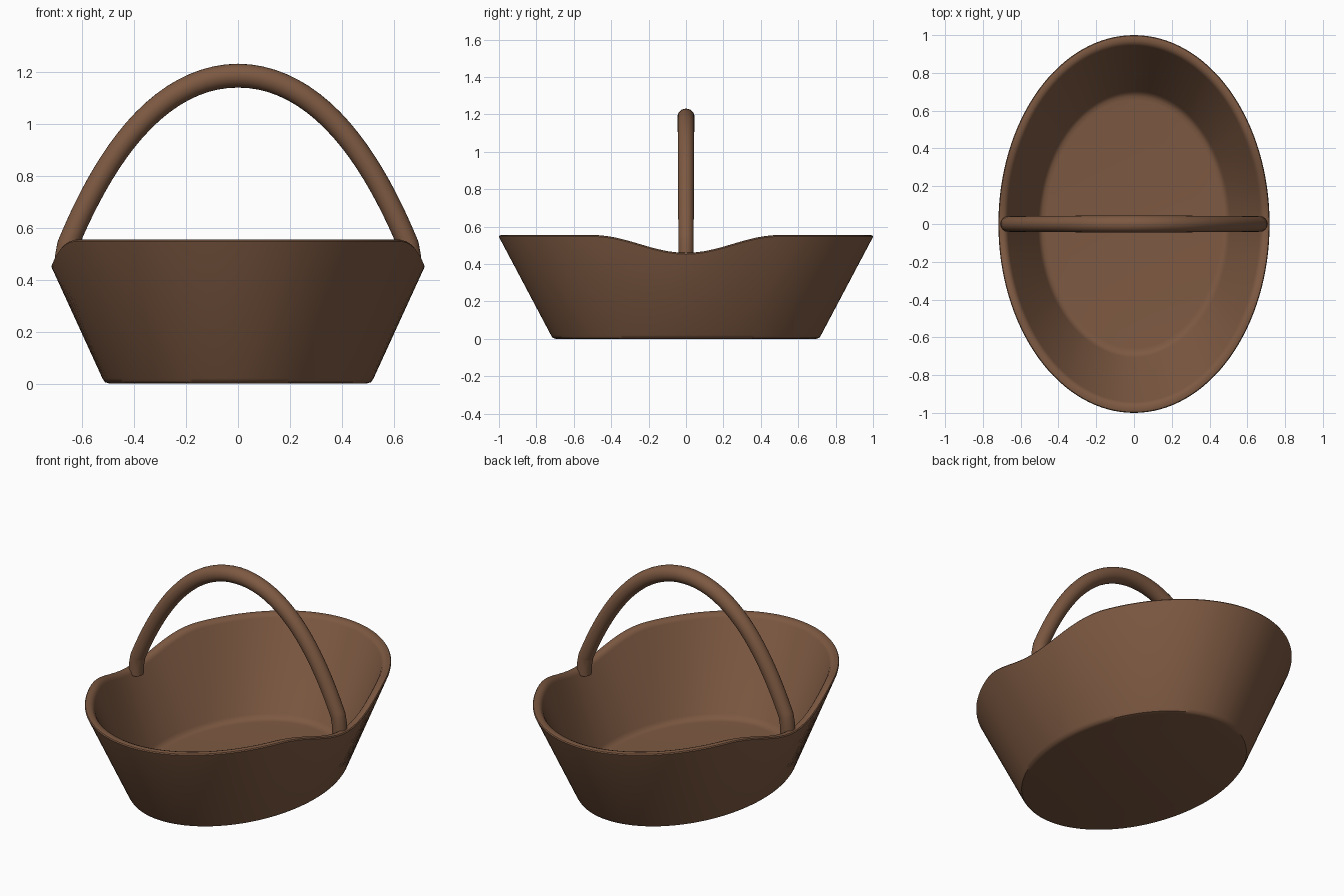
import bpy
import bmesh
from math import sin, cos, pi, radians
from mathutils import Vector

cube = bpy.data.objects.get("Cube")
if cube:
    bpy.data.objects.remove(cube, do_unlink=True)

brown = bpy.data.materials.new("warm brown")
brown.use_nodes = True
color = (0.205, 0.1, 0.054, 1)
brown.diffuse_color = color
brown.node_tree.nodes["Principled BSDF"].inputs["Base Color"].default_value = color


def loft(name, rings):
    """Skin a list of closed rings and cap both ends."""
    bm = bmesh.new()
    loops = [[bm.verts.new(p) for p in ring] for ring in rings]
    n = len(loops[0])
    for a, b in zip(loops, loops[1:]):
        for i in range(n):
            j = (i + 1) % n
            bm.faces.new((a[i], a[j], b[j], b[i]))
    bm.faces.new(loops[0][::-1])
    bm.faces.new(loops[-1])
    bmesh.ops.recalc_face_normals(bm, faces=bm.faces)
    mesh = bpy.data.meshes.new(name)
    bm.to_mesh(mesh)
    bm.free()
    mesh.materials.append(brown)
    obj = bpy.data.objects.new(name, mesh)
    bpy.context.collection.objects.link(obj)
    bpy.ops.object.select_all(action='DESELECT')
    obj.select_set(True)
    bpy.context.view_layer.objects.active = obj
    bpy.ops.object.shade_smooth_by_angle(angle=radians(40))
    return obj


# Rim height: level at the ends, dipping at the handle
def rim_height(y):
    if abs(y) > 0.5:
        return 0.555
    return 0.555 - 0.095 * (0.5 + 0.5 * cos(pi * y / 0.5))


def oval(rx, ry, z, on_rim):
    ring = []
    for i in range(128):
        a = 2 * pi * i / 128
        base = rim_height(ry * sin(a)) if on_rim else 0
        ring.append((rx * cos(a), ry * sin(a), base + z))
    return ring


# Basket bowl: half width, half length, height (rim rows relative to the rim)
outer_foot = [(0.495, 0.695, 0), (0.512, 0.712, 0.005), (0.522, 0.722, 0.02)]
rim = [(0.717, 0.998, -0.014), (0.718, 1.0, -0.008), (0.714, 0.996, -0.002),
       (0.706, 0.987, 0), (0.69, 0.97, 0), (0.677, 0.954, -0.006), (0.668, 0.943, -0.02)]
inner_floor = [(0.508, 0.705, 0.065), (0.498, 0.692, 0.05), (0.485, 0.677, 0.042), (0.465, 0.657, 0.04)]
loft("basket_bowl",
     [oval(*p, False) for p in outer_foot]
     + [oval(*p, True) for p in rim]
     + [oval(*p, False) for p in inner_floor])

# Arched handle: round section swept along the arch, sunk into the rim
path = []
for i in range(49):
    x = 0.655 * sin(pi * (i / 48 - 0.5))
    path.append(Vector((x, 0, 1.185 - 1.2 * x ** 2 - 0.74 * x ** 4)))
ends = [(0.664, 0.485), (0.667, 0.43)]
path = [Vector((-x, 0, z)) for x, z in ends[::-1]] + path + [Vector((x, 0, z)) for x, z in ends]

sections = []
for i, p in enumerate(path):
    along = (path[min(i + 1, len(path) - 1)] - path[max(i - 1, 0)]).normalized()
    side = Vector((0, 1, 0))
    up = side.cross(along)
    r = 0.046 - 0.005 * abs(p.x) / 0.667
    sections.append([p + r * (cos(2 * pi * k / 24) * side + sin(2 * pi * k / 24) * up)
                     for k in range(24)])
loft("handle", sections)
